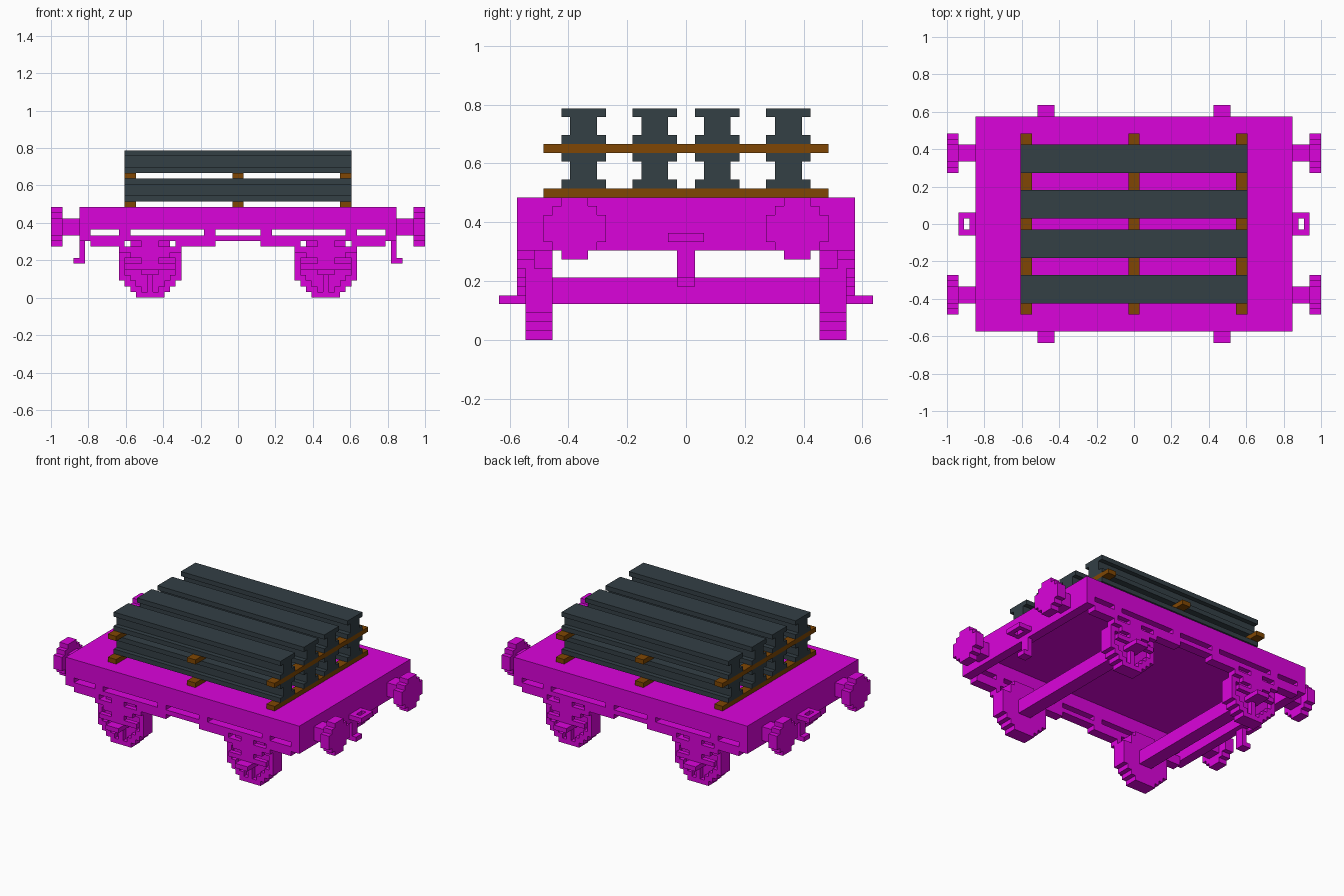
import bpy, bmesh

U = 1 / 33  # grid unit: every part sits on this lattice

cube = bpy.data.objects.get("Cube")
if cube:
    bpy.data.objects.remove(cube, do_unlink=True)


def material(name, rgb):
    m = bpy.data.materials.new(name)
    m.use_nodes = True
    col = (*rgb, 1)
    m.diffuse_color = col
    bsdf = next(n for n in m.node_tree.nodes if n.type == 'BSDF_PRINCIPLED')
    bsdf.inputs["Base Color"].default_value = col
    return m


MAGENTA = material("magenta paint", (0.71, 0.001, 0.71))
STEEL = material("dark steel", (0.033, 0.05, 0.06))
WOOD = material("brown wood", (0.215, 0.062, 0.001))


def build(name, boxes, mat, mirror_x=False, mirror_y=False):
    """One object from boxes (x0, x1, y0, y1, z0, z1) in grid units."""
    for sx in ((1, -1) if mirror_x else (1,)):
        for sy in ((1, -1) if mirror_y else (1,)):
            bm = bmesh.new()
            for x0, x1, y0, y1, z0, z1 in boxes:
                vs = bmesh.ops.create_cube(bm, size=1)["verts"]
                for v in vs:
                    v.co.x = sx * (x1 if v.co.x > 0 else x0) * U
                    v.co.y = sy * (y1 if v.co.y > 0 else y0) * U
                    v.co.z = (z1 if v.co.z > 0 else z0) * U
            bmesh.ops.recalc_face_normals(bm, faces=bm.faces)
            label = name
            if mirror_x:
                label += "_left" if sx > 0 else "_right"
            if mirror_y:
                label += "_back" if sy > 0 else "_front"
            me = bpy.data.meshes.new(label)
            bm.to_mesh(me)
            bm.free()
            me.materials.append(mat)
            bpy.context.collection.objects.link(bpy.data.objects.new(label, me))


# Deck plate and end boards, hollow underneath
build("deck", [(-28, 28, -19, 19, 15, 16)], MAGENTA)
build("end_board", [(26, 28, -19, 19, 10, 15)], MAGENTA, mirror_x=True)

# Side rails: wall, open slots between posts, and the lower brackets
rail = [(-26, 26, 17, 19, 12, 15), (-26, 26, 17, 19, 10, 11)]
for s in (1, -1):
    for a, b in ((4, 6), (19, 21)):
        rail.append((s * a, s * b, 17, 19, 11, 12))
    for a, b in ((4, 11), (20, 26)):
        rail.append((s * a, s * b, 17, 19, 9, 10))
build("side_rail", rail, MAGENTA, mirror_y=True)

# Wheels: stepped disc rows, recessed on the outer face behind a rim and spoke
CX = 15.5
half_widths = [2.5, 3.5, 4.5, 5.5, 5.5, 5.5, 5.5, 5.5, 3.5, 3.5, 2.5]
recess = [0, 1.5, 2.5, 3.5, 4.5, 4.5, 4.5, 3.5, 0, 0, 0]
wheel = [(CX - 0.5, CX + 0.5, 17, 18, 0, 8)]
for z, (h, r) in enumerate(zip(half_widths, recess)):
    wheel.append((CX - h, CX + h, 15, 17, z, z + 1))
    for s in (1, -1):
        wheel.append((CX + s * r, CX + s * h, 17, 18, z, z + 1))
build("wheel", wheel, MAGENTA, mirror_x=True, mirror_y=True)
build("axle", [(14, 17, -15, 15, 4, 7)], MAGENTA, mirror_x=True)

# Axle guards: hanger bar, spring leaves, axle box and step
build("axle_guard", [(CX - 5.5, CX + 5.5, 17, 19, 8, 9),
                     (CX - 3.5, CX + 3.5, 18, 19, 7, 8),
                     (CX - 4.5, CX + 4.5, 18, 19, 5, 6),
                     (CX - 1.5, CX + 1.5, 18, 19, 5, 10)],
      MAGENTA, mirror_x=True, mirror_y=True)
build("step", [(14, 17, 17, 21, 4, 5)], MAGENTA, mirror_x=True, mirror_y=True)

# Buffers: square shaft with a stepped round head
buffer = [(28, 31, 11, 14, 11, 14)]
for i, h in enumerate([1.5, 2.5, 3.5, 3.5, 3.5, 2.5, 1.5]):
    buffer.append((31, 33, 12.5 - h, 12.5 + h, 9 + i, 10 + i))
build("buffer", buffer, MAGENTA, mirror_x=True, mirror_y=True)

# Couplings: flat ring and hanging hook
build("coupling_ring", [(30, 31, -2, 2, 11, 12), (28, 29, -2, 2, 11, 12),
                        (29, 30, 1, 2, 11, 12), (29, 30, -2, -1, 11, 12)],
      MAGENTA, mirror_x=True)
build("coupling_hook", [(27, 28, -1, 1, 6, 11), (28, 29, -1, 1, 6, 7)],
      MAGENTA, mirror_x=True)

# Load: two layers of wooden spacers and steel girders
for layer, z in (("lower", 16), ("upper", 21)):
    for pos, x in (("right", -20), ("middle", -1), ("left", 18)):
        build(f"{layer}_spacer_{pos}", [(x, x + 2, -16, 16, z, z + 1)], WOOD)
    b = z + 1
    for i, y in enumerate((-11.5, -3.5, 3.5, 11.5)):
        build(f"{layer}_girder_{i + 1}",
              [(-20, 20, y - 2.5, y + 2.5, b, b + 1),
               (-20, 20, y - 1.5, y + 1.5, b + 1, b + 3),
               (-20, 20, y - 2.5, y + 2.5, b + 3, b + 4)], STEEL)
